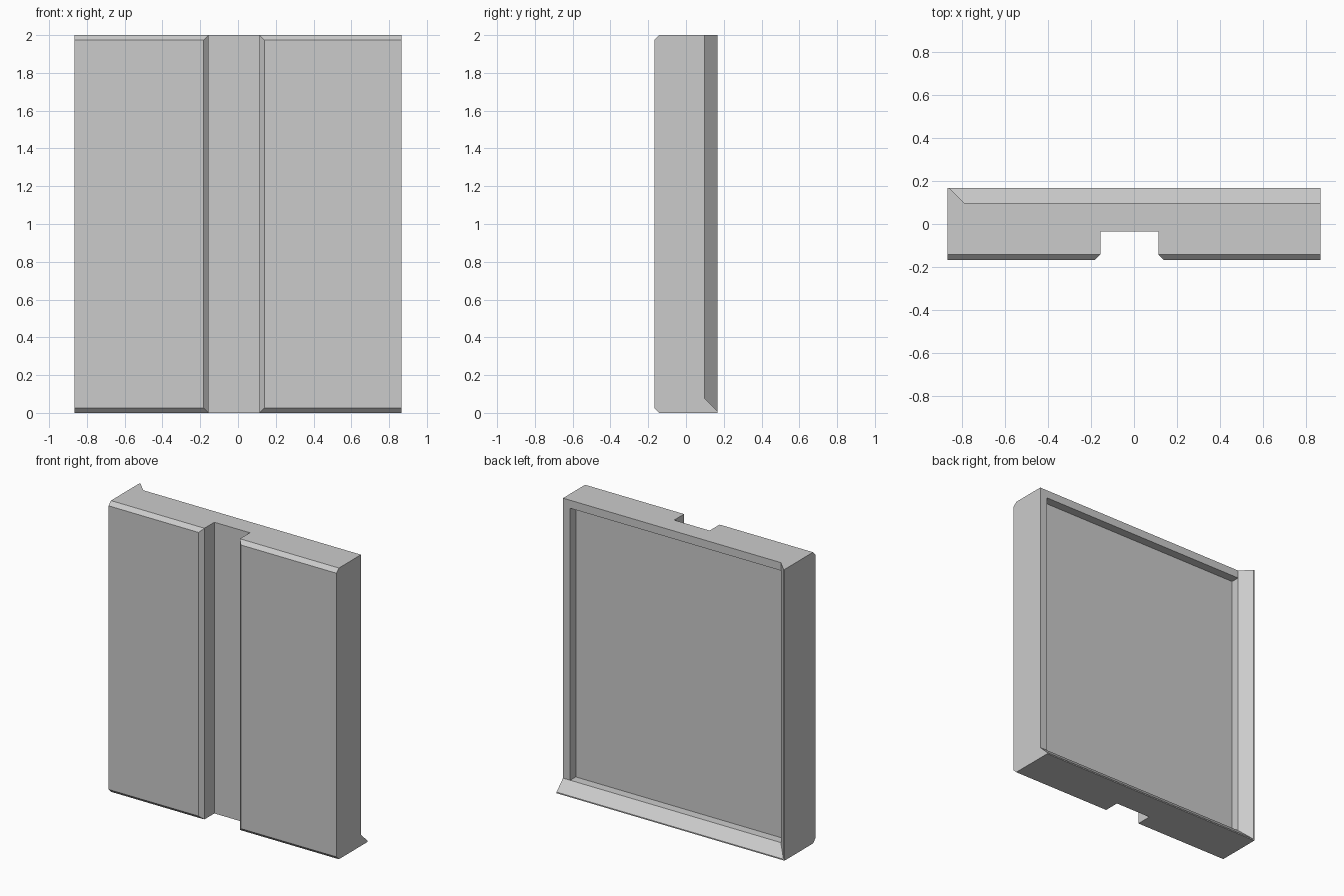
import bpy
import bmesh

if "Cube" in bpy.data.objects:
    bpy.data.objects.remove(bpy.data.objects["Cube"], do_unlink=True)

HALF_W, HEIGHT = 0.866, 2.0
FRONT, BACK, LIP_TIP = -0.168, 0.098, 0.168
GROOVE_L, GROOVE_R, GROOVE_Y = -0.156, 0.114, -0.034
CHAMFER = 0.026
LIP, LIP_EDGE = 0.077, 0.008
RIM, RECESS = 0.055, 0.06

# One plain grey for the whole piece
grey = bpy.data.materials.new("plain grey")
grey.use_nodes = True
grey.diffuse_color = (0.6, 0.6, 0.6, 1)
grey.node_tree.nodes["Principled BSDF"].inputs["Base Color"].default_value = (0.6, 0.6, 0.6, 1)


def finish(bm, name):
    bmesh.ops.recalc_face_normals(bm, faces=bm.faces[:])
    mesh = bpy.data.meshes.new(name)
    bm.to_mesh(mesh)
    bm.free()
    mesh.materials.append(grey)
    obj = bpy.data.objects.new(name, mesh)
    bpy.context.collection.objects.link(obj)
    return obj


# Panel: grooved plan extruded upwards
bm = bmesh.new()
plan = [(-HALF_W, FRONT), (GROOVE_L, FRONT), (GROOVE_L, GROOVE_Y), (GROOVE_R, GROOVE_Y),
        (GROOVE_R, FRONT), (HALF_W, FRONT), (HALF_W, BACK), (-HALF_W, BACK)]
base = bm.faces.new([bm.verts.new((x, y, 0)) for x, y in plan])
top = bmesh.ops.extrude_face_region(bm, geom=[base])["geom"]
bmesh.ops.translate(bm, verts=[v for v in top if isinstance(v, bmesh.types.BMVert)],
                    vec=(0, 0, HEIGHT))
bmesh.ops.recalc_face_normals(bm, faces=bm.faces[:])

# Recess in the back, bounded by the rim and the lip
back = max(bm.faces, key=lambda f: f.calc_center_median().y)
bmesh.ops.inset_individual(bm, faces=[back], thickness=RIM)
for v in back.verts:
    v.co.x = HALF_W - RIM if v.co.x > 0 else LIP - HALF_W
    v.co.z = HEIGHT - RIM if v.co.z > HEIGHT / 2 else LIP
floor = bmesh.ops.extrude_discrete_faces(bm, faces=[back])["faces"][0]
bmesh.ops.translate(bm, verts=floor.verts[:], vec=(0, -RECESS, 0))

# Chamfers on the front edges, except the outer sides
edges = [e for e in bm.edges
         if all(abs(v.co.y - FRONT) < 1e-4 for v in e.verts)
         and any(abs(v.co.x) < HALF_W / 2 for v in e.verts)]
bmesh.ops.bevel(bm, geom=edges, offset=CHAMFER, offset_type='OFFSET',
                segments=1, profile=0.5, affect='EDGES')
finish(bm, "grooved_panel")

# Mitred lip along the bottom and one side of the back
bm = bmesh.new()
section = [(0, BACK), (LIP, BACK), (LIP_EDGE, LIP_TIP), (0, LIP_TIP)]
stations = [lambda d, y: (HALF_W, y, d),
            lambda d, y: (d - HALF_W, y, d),
            lambda d, y: (d - HALF_W, y, HEIGHT)]
rings = [[bm.verts.new(place(d, y)) for d, y in section] for place in stations]
for a, b in zip(rings, rings[1:]):
    for i in range(len(section)):
        j = (i + 1) % len(section)
        bm.faces.new((a[i], a[j], b[j], b[i]))
bm.faces.new(rings[0])
bm.faces.new(rings[-1])
finish(bm, "back_lip")
